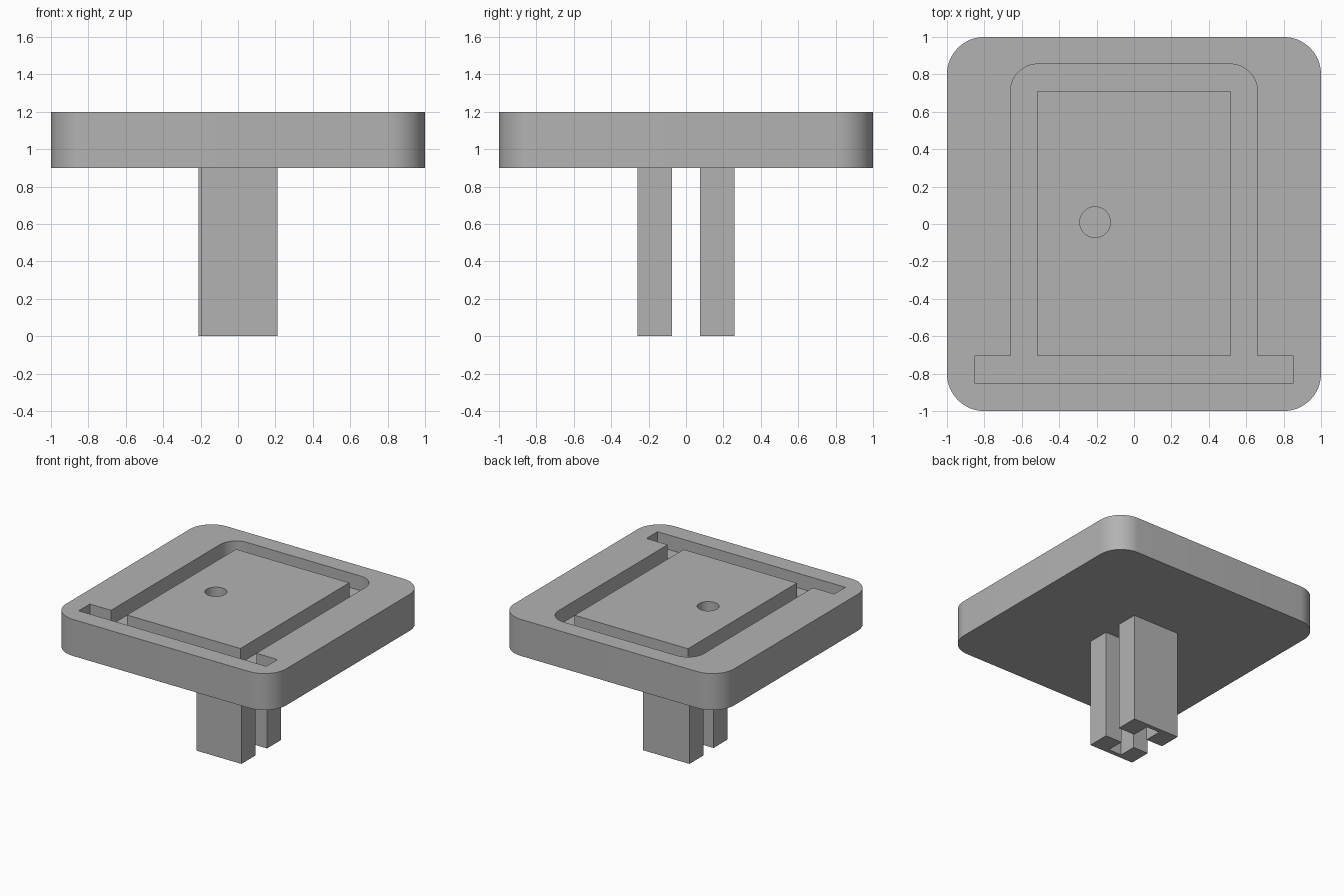
import bpy, bmesh, math

cube = bpy.data.objects.get("Cube")
if cube:
    bpy.data.objects.remove(cube, do_unlink=True)

TOP, BASE, FLOOR = 1.2, 0.9, 1.08

grey = bpy.data.materials.new("plain_grey")
grey.use_nodes = True
grey.diffuse_color = (0.45, 0.45, 0.45, 1)
grey.node_tree.nodes["Principled BSDF"].inputs["Base Color"].default_value = (0.45, 0.45, 0.45, 1)


def arc(cx, cy, r, start, sweep=90, steps=16):
    """Points along a circular arc, angles in degrees."""
    angles = [math.radians(start + sweep * i / steps) for i in range(steps + 1)]
    return [(cx + r * math.cos(a), cy + r * math.sin(a)) for a in angles]


def prism(name, outline, z0, z1):
    """Extrude a counter-clockwise outline from z0 to z1."""
    bm = bmesh.new()
    face = bm.faces.new([bm.verts.new((x, y, z0)) for x, y in outline])
    ext = bmesh.ops.extrude_face_region(bm, geom=[face])
    top = [v for v in ext["geom"] if isinstance(v, bmesh.types.BMVert)]
    bmesh.ops.translate(bm, verts=top, vec=(0, 0, z1 - z0))
    bmesh.ops.recalc_face_normals(bm, faces=bm.faces)
    mesh = bpy.data.meshes.new(name)
    bm.to_mesh(mesh)
    bm.free()
    mesh.materials.append(grey)
    obj = bpy.data.objects.new(name, mesh)
    bpy.context.collection.objects.link(obj)
    return obj


def select(obj):
    bpy.ops.object.select_all(action='DESELECT')
    obj.select_set(True)
    bpy.context.view_layer.objects.active = obj


def cut(obj, cutter):
    """Subtract the cutter, then discard it."""
    mod = obj.modifiers.new("cut", 'BOOLEAN')
    mod.operation = 'DIFFERENCE'
    mod.solver = 'EXACT'
    mod.object = cutter
    select(obj)
    bpy.ops.object.modifier_apply(modifier=mod.name)
    bpy.data.objects.remove(cutter, do_unlink=True)


# Rounded square cap
R = 0.2
C = 1 - R
cap_outline = (arc(C, C, R, 0) + arc(-C, C, R, 90)
               + arc(-C, -C, R, 180) + arc(C, -C, R, 270))
cap = prism("cap", cap_outline, BASE, TOP)

# Pocket: rounded back corners and a wide bar along the front
side, back, bar, front, shoulder, r = 0.66, 0.855, 0.853, -0.85, -0.705, 0.145
pocket = ([(-bar, front), (bar, front), (bar, shoulder), (side, shoulder)]
          + arc(side - r, back - r, r, 0) + arc(r - side, back - r, r, 90)
          + [(-side, shoulder), (-bar, shoulder)])
cut(cap, prism("pocket_cutter", pocket, FLOOR, TOP + 0.1))

# Raised panel inside the pocket, with a blind round hole
w = 0.515
panel = prism("center_panel", [(-w, shoulder), (w, shoulder), (w, 0.71), (-w, 0.71)],
              FLOOR - 0.01, TOP)
cut(panel, prism("hole_cutter", arc(-0.208, 0.01, 0.082, 0, 360 * 31 / 32, 31),
                 FLOOR, TOP + 0.1))

# Two stem prongs, each with a slot facing the other
inner, outer, slot_end, slot, edge = 0.075, 0.258, 0.222, 0.06, 0.212
for name, s, left in (("front_prong", -1, -0.198), ("back_prong", 1, -edge)):
    outline = [(left, inner), (-slot, inner), (-slot, slot_end), (slot, slot_end),
               (slot, inner), (edge, inner), (edge, outer), (left, outer)]
    prism(name, [(x, y * s) for x, y in outline], 0, BASE)

# Smooth the rounded walls, keep the edges sharp
for obj in (cap, panel):
    select(obj)
    bpy.ops.object.shade_smooth_by_angle(angle=math.radians(30))
